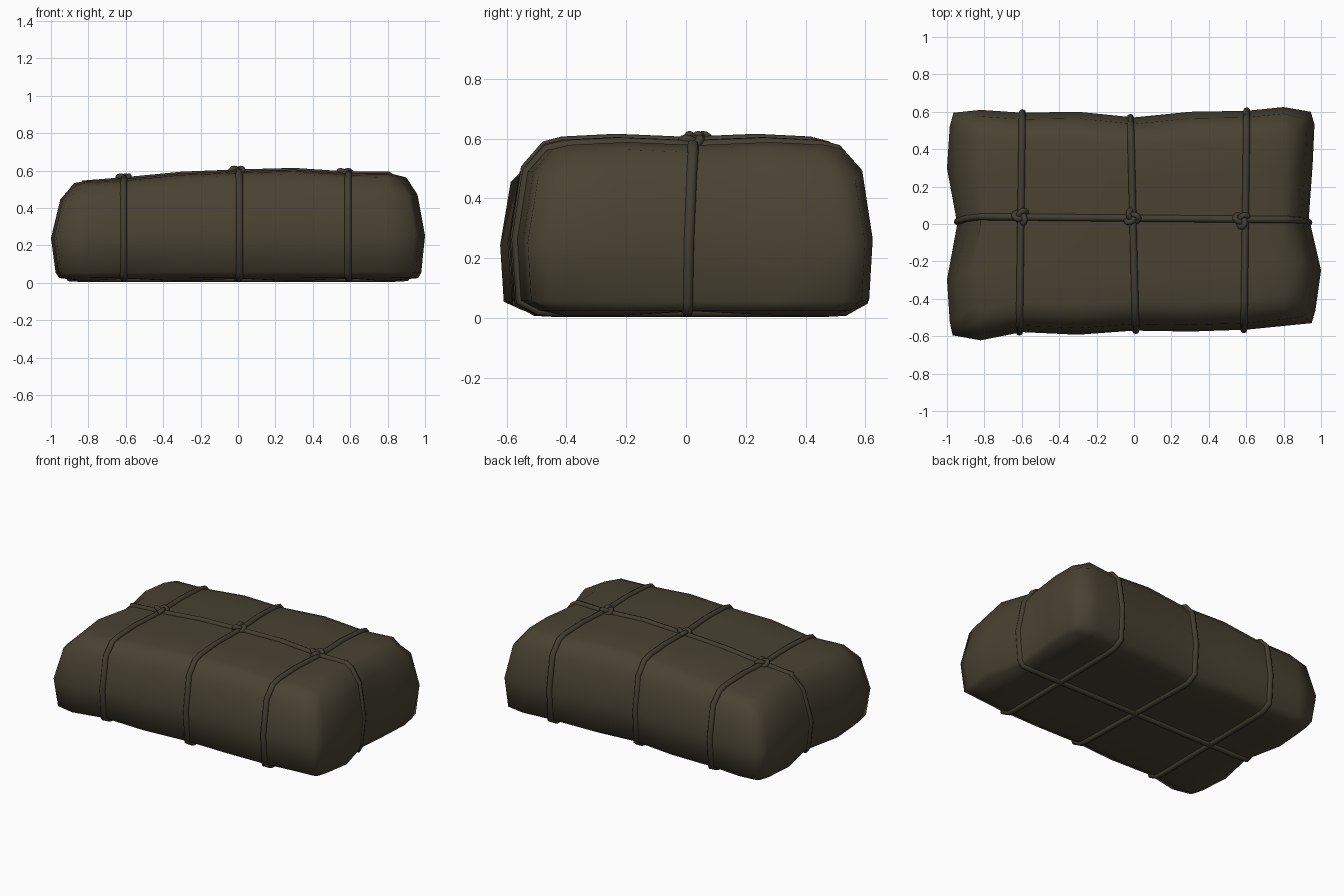
import bpy, bmesh, math
from mathutils import Vector

if "Cube" in bpy.data.objects:
    bpy.data.objects.remove(bpy.data.objects["Cube"])


def material(name, rgb):
    m = bpy.data.materials.new(name)
    m.diffuse_color = (*rgb, 1)
    m.use_nodes = True
    m.node_tree.nodes["Principled BSDF"].inputs["Base Color"].default_value = m.diffuse_color
    return m


canvas = material("canvas_brown", (0.066, 0.055, 0.032))
rope = material("rope_brown", (0.056, 0.048, 0.029))

# Stations of the sack: along x, y front, y back, top height
XS = [-0.97, -0.82, -0.6, -0.3, 0, 0.3, 0.6, 0.8, 0.96]
FRONT = [-0.595, -0.622, -0.578, -0.592, -0.57, -0.575, -0.565, -0.545, -0.53]
BACK = [0.595, 0.61, 0.595, 0.60, 0.57, 0.60, 0.605, 0.625, 0.60]
TOP = [0.53, 0.54, 0.553, 0.582, 0.594, 0.602, 0.582, 0.585, 0.56]
# Across y: position, end bulge left and right, top sag
YS = [-1, -0.88, -0.5, 0, 0.5, 0.88, 1]
LEFT = [-0.97, -0.985, -1.0, -0.945, -1.0, -0.985, -0.965]
RIGHT = [0.95, 0.97, 1.0, 0.935, 0.955, 0.965, 0.945]
SAG = [-0.02, -0.006, 0.003, -0.007, 0.003, -0.006, -0.02]
# Up z: height fraction, y inset, x inset
LEVELS = [(0.01, 0.075, 0.045), (0.10, 0.012, 0.025), (0.45, 0, 0),
          (0.84, 0.035, 0.05), (1.0, 0.10, 0.125)]
NX, NY, NZ = len(XS) - 1, len(YS) - 1, len(LEVELS) - 1


def point(i, j, k):
    frac, iny, inx = LEVELS[k]
    half = (BACK[i] - FRONT[i]) / 2
    mid = (BACK[i] + FRONT[i]) / 2
    y = mid + YS[j] * (half - iny)
    x = XS[i]
    if i == 0:
        x = LEFT[j] + inx
    elif i == NX:
        x = RIGHT[j] - inx * 0.8
    z = frac * TOP[i]
    if k == NZ:
        z += SAG[j]
    if k == 0:                                   # bottom lifts at ties and rim
        z = 0.008
        if j == 3 or i in (2, 4, 6):
            z = 0.022
        if i in (0, NX) or j in (0, NY):
            z = 0.025
    return Vector((x, y, z))


# Wrapped sack
bm = bmesh.new()
verts = {}


def v(i, j, k):
    if (i, j, k) not in verts:
        verts[i, j, k] = bm.verts.new(point(i, j, k))
    return verts[i, j, k]


for i in range(NX):
    for j in range(NY):
        for k in (0, NZ):
            bm.faces.new([v(i, j, k), v(i + 1, j, k), v(i + 1, j + 1, k), v(i, j + 1, k)])
    for k in range(NZ):
        for j in (0, NY):
            bm.faces.new([v(i, j, k), v(i + 1, j, k), v(i + 1, j, k + 1), v(i, j, k + 1)])
for j in range(NY):
    for k in range(NZ):
        for i in (0, NX):
            bm.faces.new([v(i, j, k), v(i, j + 1, k), v(i, j + 1, k + 1), v(i, j, k + 1)])
bmesh.ops.recalc_face_normals(bm, faces=bm.faces)
for f in bm.faces:
    f.smooth = True
me = bpy.data.meshes.new("wrapped_sack")
bm.to_mesh(me)
bm.free()
me.materials.append(canvas)
bpy.context.collection.objects.link(bpy.data.objects.new("wrapped_sack", me))


def tube(name, pts, radius):
    cu = bpy.data.curves.new(name, 'CURVE')
    cu.dimensions = '3D'
    cu.bevel_depth = radius
    cu.bevel_resolution = 2
    sp = cu.splines.new('POLY')
    sp.points.add(len(pts) - 1)
    for p, co in zip(sp.points, pts):
        p.co = (*co, 1)
    sp.use_cyclic_u = True
    cu.materials.append(rope)
    ob = bpy.data.objects.new(name, cu)
    bpy.context.collection.objects.link(ob)
    bpy.ops.object.select_all(action='DESELECT')
    ob.select_set(True)
    bpy.context.view_layer.objects.active = ob
    bpy.ops.object.convert(target='MESH')
    bpy.ops.object.shade_smooth()


def loop(n, m):
    """Grid indices round the rim of an n by m rectangle."""
    return ([(a, 0) for a in range(n)] + [(n, b) for b in range(m)]
            + [(a, m) for a in range(n, 0, -1)] + [(0, b) for b in range(m, 0, -1)])


# Three cross ropes, each leaning slightly
for name, i, lean in (("left_rope", 2, 0.008), ("middle_rope", 4, -0.015), ("right_rope", 6, 0.008)):
    pts = []
    for j, k in loop(NY, NZ):
        p = point(i, j, k)
        p.x += lean * p.y / 0.6 - 0.005
        pts.append(p)
    tube(name, pts, 0.019)

# Long rope over the middle of the sack
pts = []
for i, k in loop(NX, NZ):
    p = point(i, 3, k)
    p.y = 0.005 + (0.027 - 0.01 * p.x) * min(1, max(0, p.z / TOP[i]) ** 2)
    pts.append(p)
tube("long_rope", pts, 0.019)

# Knots on the three crossings
for name, i, cx, cy, turn in (("left_knot", 2, -0.605, 0.04, 0.3), ("middle_knot", 4, -0.01, 0.037, 1.2),
                              ("right_knot", 6, 0.575, 0.022, 2.1)):
    pts = []
    for s in range(36):
        t = s * math.tau / 36
        x = (math.sin(t) + 2 * math.sin(2 * t)) * 0.0125
        y = (math.cos(t) - 2 * math.cos(2 * t)) * 0.0125
        c, d = math.cos(turn), math.sin(turn)
        pts.append((cx + c * x - d * y, cy + d * x + c * y,
                    TOP[i] + 0.004 - 0.013 * math.sin(3 * t)))
    tube(name, pts, 0.015)
